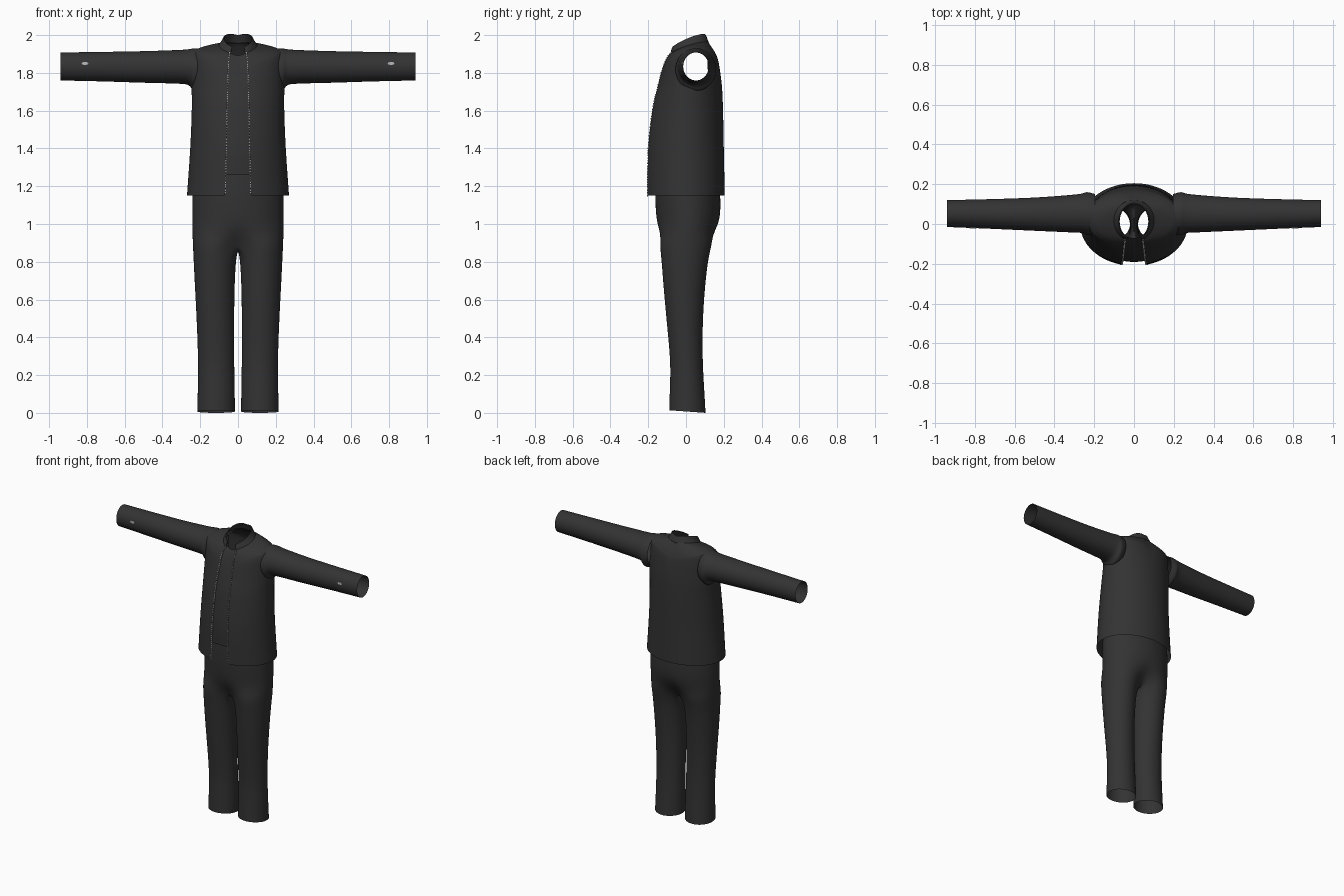
import bpy, bmesh, math
from mathutils import Vector

if "Cube" in bpy.data.objects:
    bpy.data.objects.remove(bpy.data.objects["Cube"])


def material(name, value):
    m = bpy.data.materials.new(name)
    m.diffuse_color = (value, value, value, 1)
    m.use_nodes = True
    m.node_tree.nodes["Principled BSDF"].inputs["Base Color"].default_value = m.diffuse_color
    return m


CLOTH = material("charcoal cloth", 0.033)
METAL = material("pale metal", 0.5)


def spline(rows, k):
    """Catmull-Rom interpolation of parameter rows."""
    out = []
    for i in range(len(rows) - 1):
        a, b = rows[max(i - 1, 0)], rows[i]
        c, d = rows[i + 1], rows[min(i + 2, len(rows) - 1)]
        for s in range(k):
            t = s / k
            out.append([0.5 * (2 * q + (r - p) * t + (2 * p - 5 * q + 4 * r - u) * t * t
                               + (3 * q - p - 3 * r + u) * t ** 3)
                        for p, q, r, u in zip(a, b, c, d)])
    out.append(list(rows[-1]))
    return out


def bridge(bm, a, b, closed=False):
    n = len(a)
    for i in range(n if closed else n - 1):
        j = (i + 1) % n
        bm.faces.new((a[i], a[j], b[j], b[i]))


def finish(bm, name, mat=CLOTH, mirror=True, subsurf=0, thick=0):
    bmesh.ops.recalc_face_normals(bm, faces=bm.faces)
    me = bpy.data.meshes.new(name)
    bm.to_mesh(me)
    bm.free()
    me.materials.append(mat)
    ob = bpy.data.objects.new(name, me)
    bpy.context.collection.objects.link(ob)
    for p in me.polygons:
        p.use_smooth = mat is CLOTH
    if mirror:
        m = ob.modifiers.new("mirror", 'MIRROR')
        m.use_clip = True
        m.merge_threshold = 0.0005
    if thick:
        s = ob.modifiers.new("thickness", 'SOLIDIFY')
        s.thickness = thick
    if subsurf:
        s = ob.modifiers.new("smooth", 'SUBSURF')
        s.levels = s.render_levels = subsurf
    return ob


def torso_row(row, n=40):
    """Half ring from the front opening round to the middle of the back."""
    hw, yf, yb, zf, zb, bump, gap = row
    t0 = -math.acos(min(1, max(0, gap / hw)))
    pts = []
    for i in range(n + 1):
        t = t0 + (math.pi / 2 - t0) * i / n
        s = math.sin(t)
        x = 0 if i == n or (i == 0 and gap == 0) else hw * math.cos(t)
        pts.append(Vector((x, (yf + yb) / 2 + (yb - yf) / 2 * s,
                           zf + (zb - zf) * (s + 1) / 2 + bump * math.cos(t))))
    return pts


def torso(name, rows, hole=None, thick=0):
    """Shell lofted through the rows, with open armholes."""
    bm = bmesh.new()
    rings = [[bm.verts.new(p) for p in torso_row(r)] for r in spline(rows, 7)]
    for a, b in zip(rings, rings[1:]):
        bridge(bm, a, b)
    if hole:
        ry, rz, xmin = hole
        gone = []
        for f in bm.faces:
            c = f.calc_center_median()
            if c.x > xmin and ((c.y - 0.045) / ry) ** 2 + ((c.z - 1.835) / rz) ** 2 < 1:
                gone.append(f)
        bmesh.ops.delete(bm, geom=gone, context='FACES')
    return finish(bm, name, thick=thick)


# Jacket: half width, front y, back y, front z, back z, side lift, half opening
jacket = [
    (.270, -.210, .205, 1.15, 1.15, 0, .068),
    (.253, -.206, .200, 1.40, 1.40, 0, .062),
    (.245, -.183, .196, 1.60, 1.60, 0, .058),
    (.245, -.155, .190, 1.72, 1.73, .01, .055),
    (.240, -.130, .175, 1.80, 1.84, .07, .052),
    (.215, -.112, .160, 1.85, 1.89, .055, .050),
    (.160, -.098, .135, 1.88, 1.935, .033, .048),
    (.100, -.088, .118, 1.895, 1.96, .02, .045)]
torso("jacket_body", jacket, hole=(.085, .088, .2))

# Stand collar
torso("collar", [(.104, -.090, .121, 1.89, 1.958, .02, .042),
                 (.088, -.087, .113, 1.908, 1.98, .021, .036),
                 (.077, -.080, .105, 1.925, 2.0, .022, .032)], thick=.006)

# Shirt worn under the jacket
shirt = [(.247, -.188, .185, 1.26, 1.26, 0, 0)]
for hw, yf, yb, zf, zb, bump, gap in jacket[1:]:
    shirt.append((hw - .016, yf + .017, yb - .016, zf - .004, zb - .006, bump, 0))
torso("shirt", shirt, hole=(.095, .098, .16))

# Sleeves: x, y low, y high, z low, z high
bm = bmesh.new()
rings = []
for x, y0, y1, z0, z1 in spline([
        (.195, -.055, .150, 1.720, 1.930), (.235, -.055, .160, 1.705, 1.930),
        (.262, -.045, .153, 1.735, 1.925), (.32, -.042, .146, 1.743, 1.921),
        (.50, -.034, .133, 1.748, 1.915), (.72, -.024, .125, 1.755, 1.911),
        (.94, -.015, .120, 1.760, 1.908)], 4):
    rings.append([bm.verts.new((x, (y0 + y1) / 2 + (y1 - y0) / 2 * math.cos(a),
                                (z0 + z1) / 2 + (z1 - z0) / 2 * math.sin(a)))
                  for a in [math.tau * i / 40 for i in range(40)]])
for a, b in zip(rings, rings[1:]):
    bridge(bm, a, b, closed=True)
finish(bm, "sleeves")

# Small plain patches near the cuffs
bm = bmesh.new()
bmesh.ops.create_cone(bm, cap_ends=True, segments=12, radius1=1, radius2=1, depth=1)
for v in bm.verts:
    v.co = Vector((.81 + v.co.x * .018, -.0195 + v.co.z * .008, 1.85 + v.co.y * .008))
finish(bm, "cuff_patches", METAL)

# Zip teeth down both front edges
bm = bmesh.new()
edge = [torso_row(r)[0] for r in spline(jacket, 40)]
last = None
for p in edge:
    if last is None or (p - last).length > .0115:
        last = p
        made = bmesh.ops.create_cube(bm, size=1)["verts"]
        for v in made:
            v.co = Vector((v.co.x * .007, v.co.y * .006, v.co.z * .008)) + p + Vector((-.002, 0, 0))
finish(bm, "zip_teeth", METAL)

# Trousers: half hips flow into one leg, then mirrored
N, M = 16, 7
LIM = math.radians(140)


def hip_arc(hw, yf, yb):
    return [Vector((hw * math.cos(t), (yf + yb) / 2 + (yb - yf) / 2 * math.sin(t), 0))
            for t in [math.pi * (i / N - .5) for i in range(N + 1)]]


def leg_ring(xi, xo, yf, yb):
    angles = [LIM * (2 * i / N - 1) for i in range(N + 1)]
    step = (math.tau - 2 * LIM) / (M + 1)
    angles += [LIM + step * (j + 1) for j in range(M)]
    return [Vector(((xi + xo) / 2 + (xo - xi) / 2 * math.cos(a),
                    (yf + yb) / 2 + (yb - yf) / 2 * math.sin(a), 0)) for a in angles]


bm = bmesh.new()
rings = []
# height, half width, front y, back y, blend towards leg shape
for z, hw, yf, yb, mix in [(1.27, .236, -.160, .175, 0), (1.15, .243, -.165, .183, 0),
                           (1.05, .244, -.160, .184, 0), (.99, .243, -.154, .172, .08),
                           (.94, .242, -.147, .155, .4), (.885, .240, -.140, .137, 1)]:
    ring = []
    for i, (h, l) in enumerate(zip(hip_arc(hw, yf, yb), leg_ring(.002, hw, yf, yb))):
        p = h.lerp(l, mix)
        ring.append(bm.verts.new((0 if i in (0, N) else p.x, p.y, z)))
    rings.append(ring)
for a, b in zip(rings, rings[1:]):
    bridge(bm, a, b)

# Crotch saddle closes the ring between back and front
first, back = rings[-1][0].co, rings[-1][-1].co
saddle = []
for j in range(M):
    t = (j + 1) / (M + 1)
    p = back.lerp(first, t)
    saddle.append(bm.verts.new((0, p.y, p.z - .02 * math.sin(math.pi * t))))
prev = rings[-1] + saddle

# Legs: height, inner x, outer x, front y, back y, front hem lift
for z, xi, xo, yf, yb, lift in [(.82, .010, .237, -.132, .120, 0), (.70, .017, .231, -.123, .105, 0),
                                (.55, .020, .223, -.110, .093, 0), (.40, .020, .216, -.095, .088, 0),
                                (.25, .020, .212, -.082, .090, 0), (.12, .017, .214, -.087, .098, .005),
                                (.0, .016, .217, -.090, .105, .014)]:
    ring = [bm.verts.new((p.x, p.y, z + lift * (yb - p.y) / (yb - yf)))
            for p in leg_ring(xi, xo, yf, yb)]
    bridge(bm, prev, ring, closed=True)
    prev = ring
finish(bm, "trousers", subsurf=2)
